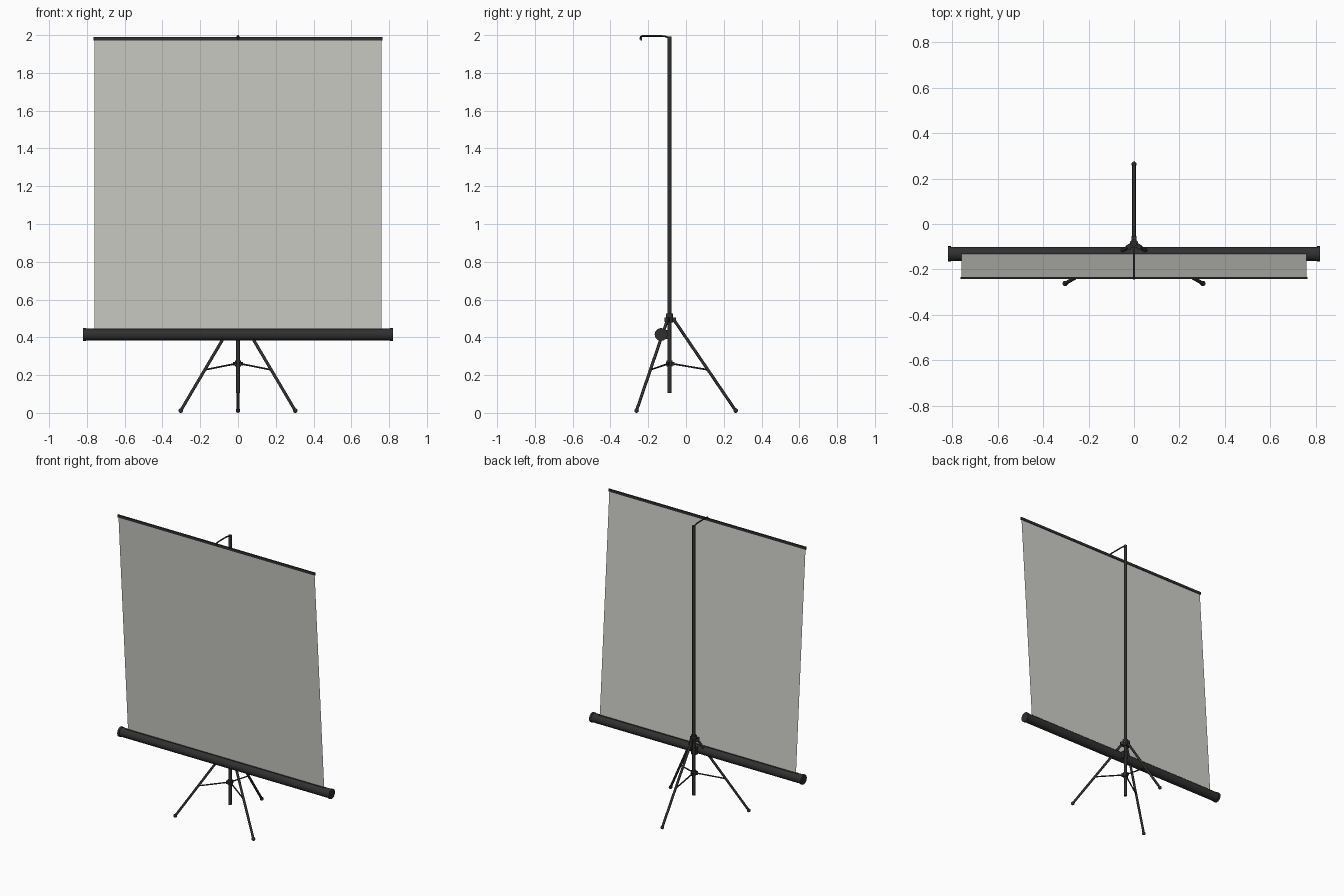
import bpy, math
from mathutils import Vector

if "Cube" in bpy.data.objects:
    bpy.data.objects.remove(bpy.data.objects["Cube"])

PY = -0.087                      # y of the pole
CASE = Vector((0, -0.132, 0.415))  # case centre


def mat(name, c):
    m = bpy.data.materials.new(name)
    m.diffuse_color = (*c, 1)
    m.use_nodes = True
    m.node_tree.nodes["Principled BSDF"].inputs["Base Color"].default_value = m.diffuse_color
    return m


BLACK = mat("black metal", (0.03, 0.03, 0.031))
FABRIC = mat("screen fabric", (0.62, 0.62, 0.58))


def finish(name, m, smooth=True):
    o = bpy.context.object
    o.name = name
    o.data.materials.append(m)
    if smooth:
        bpy.ops.object.shade_smooth_by_angle(angle=math.radians(35))
    return o


def tube(name, a, b, r, sides=16, m=BLACK):
    a, b = Vector(a), Vector(b)
    d = b - a
    bpy.ops.mesh.primitive_cylinder_add(vertices=sides, radius=r, depth=d.length,
                                        location=(a + b) / 2,
                                        rotation=d.to_track_quat('Z', 'Y').to_euler())
    return finish(name, m)


def box(name, loc, size, rot=0):
    bpy.ops.mesh.primitive_cube_add(size=1, location=loc, rotation=(0, 0, rot))
    o = finish(name, BLACK, False)
    o.scale = size
    return o


# Pole with its sleeves
tube("pole", (0, PY, 0.105), (0, PY, 1.988), 0.0105)
tube("pole_cap", (0, PY, 1.982), (0, PY, 1.992), 0.0115)
tube("leg_collar", (0, PY, 0.478), (0, PY, 0.525), 0.019)
tube("strut_hub", (0, PY, 0.246), (0, PY, 0.278), 0.016)

# Three folding legs with struts and feet
for i, deg in enumerate((90, 210, 330)):
    t = math.radians(deg)

    def at(r, z):
        return Vector((r * math.cos(t), PY + r * math.sin(t), z))

    top, foot = at(0.022, 0.494), at(0.35, 0.012)
    tube(f"leg_{i}", top, foot, 0.008, 12)
    bpy.ops.mesh.primitive_uv_sphere_add(segments=16, ring_count=8, radius=0.012, location=foot)
    finish(f"foot_{i}", BLACK)
    box(f"leg_hinge_{i}", at(0.022, 0.494), (0.026, 0.022, 0.024), t)
    box(f"strut_hinge_{i}", at(0.018, 0.26), (0.016, 0.014, 0.02), t)
    tube(f"strut_{i}", at(0.016, 0.26), at(0.203, 0.228), 0.0045, 8)

# Roller case with end caps and bracket to the pole
tube("roller_case", CASE - Vector((0.81, 0, 0)), CASE + Vector((0.81, 0, 0)), 0.031, 20)
for s, n in ((-1, "left"), (1, "right")):
    tube(f"case_cap_{n}", CASE + Vector((s * 0.806, 0, 0)), CASE + Vector((s * 0.82, 0, 0)), 0.034, 20)
box("case_bracket", (0, -0.1, 0.415), (0.034, 0.04, 0.05))
box("case_slot", (0, CASE.y, 0.4445), (1.54, 0.012, 0.006))

# Thin leaning screen sheet
me = bpy.data.meshes.new("screen")
me.from_pydata([(-0.76, -0.132, 0.446), (0.76, -0.132, 0.446),
                (0.76, -0.237, 1.975), (-0.76, -0.237, 1.975)], [], [(0, 1, 2, 3)])
me.materials.append(FABRIC)
bpy.context.collection.objects.link(bpy.data.objects.new("screen", me))

# Top bar of the screen
box("top_bar", (0, -0.237, 1.98), (1.53, 0.009, 0.018))

# Bent hanger arm from the pole top to the bar
cu = bpy.data.curves.new("hanger_arm", 'CURVE')
cu.dimensions = '3D'
cu.bevel_depth = 0.0045
cu.bevel_resolution = 2
cu.use_fill_caps = True
sp = cu.splines.new('POLY')
pts = [(PY, 1.985), (-0.096, 1.989), (-0.11, 1.993), (-0.13, 1.9955),
       (-0.232, 1.9955), (-0.239, 1.992), (-0.2415, 1.985), (-0.2415, 1.976)]
sp.points.add(len(pts) - 1)
for p, (y, z) in zip(sp.points, pts):
    p.co = (0, y, z, 1)
cu.materials.append(BLACK)
bpy.context.collection.objects.link(bpy.data.objects.new("hanger_arm", cu))
